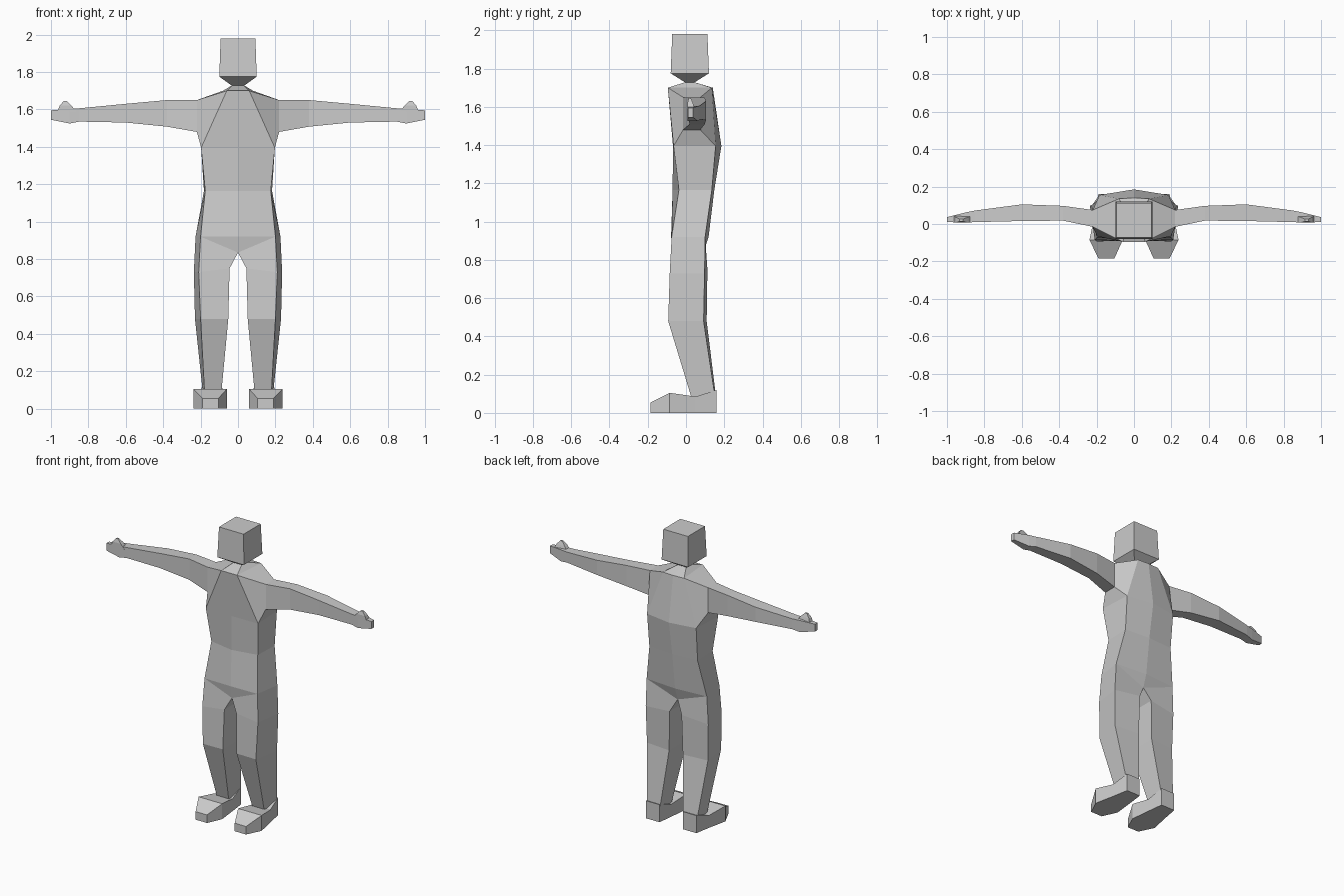
import bpy, bmesh

if "Cube" in bpy.data.objects:
    bpy.data.objects.remove(bpy.data.objects["Cube"])


def bridge(bm, rings, closed=True, cap_start=False, cap_end=False):
    """Skin successive rings of verts with quads."""
    n = len(rings[0])
    for a, b in zip(rings, rings[1:]):
        for i in range(n if closed else n - 1):
            j = (i + 1) % n
            bm.faces.new((a[i], a[j], b[j], b[i]))
    if cap_start:
        bm.faces.new(rings[0])
    if cap_end:
        bm.faces.new(rings[-1])


def ring(bm, pts):
    return [bm.verts.new(p) for p in pts]


def finish(name, bm):
    """Make a flat-shaded object mirrored across x = 0."""
    bmesh.ops.recalc_face_normals(bm, faces=bm.faces)
    me = bpy.data.meshes.new(name)
    bm.to_mesh(me)
    bm.free()
    ob = bpy.data.objects.new(name, me)
    bpy.context.collection.objects.link(ob)
    mod = ob.modifiers.new("mirror", 'MIRROR')
    mod.use_clip = True
    mod.merge_threshold = 0.001
    return ob


# half torso section: front centre, front corner, back corner, back centre
def section(bm, z, fc, fx, fy, bx, by, bc):
    return ring(bm, [(0, fc, z), (fx, fy, z), (bx, by, z), (0, bc, z)])


# torso, arm and leg share one skin
bm = bmesh.new()
neck = section(bm, 1.73, 0.0, 0.03, 0.0, 0.03, 0.04, 0.04)
collar = section(bm, 1.70, -0.095, 0.06, -0.095, 0.08, 0.135, 0.14)
chest = section(bm, 1.395, -0.068, 0.197, -0.065, 0.185, 0.155, 0.185)
waist = section(bm, 1.165, -0.07, 0.175, -0.037, 0.182, 0.135, 0.148)
hips = section(bm, 0.92, -0.078, 0.2, -0.075, 0.227, 0.10, 0.118)
bridge(bm, [neck, collar], closed=False)
bridge(bm, [chest, waist, hips], closed=False)
bridge(bm, [collar[:2], chest[:2]], closed=False)
bridge(bm, [collar[2:], chest[2:]], closed=False)

# arm: x, front y, back y, bottom z, top z, grown from the open shoulder panel
arm = [(0.22, -0.015, 0.075, 1.48, 1.65), (0.38, 0.018, 0.097, 1.508, 1.65),
       (0.60, 0.016, 0.105, 1.53, 1.63), (0.85, 0.01, 0.072, 1.535, 1.606),
       (0.90, 0.008, 0.062, 1.525, 1.604), (1.0, 0.01, 0.037, 1.545, 1.595)]
rings = [[collar[1], chest[1], chest[2], collar[2]]]
for x, f, b, lo, hi in arm:
    rings.append(ring(bm, [(x, f, hi), (x, f, lo), (x, b, lo), (x, b, hi)]))
bridge(bm, rings, cap_end=True)

# crotch and leg: front outer, back outer, back inner, front inner
cf, cb = ring(bm, [(0, -0.065, 0.835), (0, 0.09, 0.835)])
bm.faces.new((hips[0], hips[1], cf))
bm.faces.new((hips[3], hips[2], cb))
leg = [[(0.21, -0.085, 0.73), (0.236, 0.097, 0.73), (0.045, 0.112, 0.75), (0.045, -0.083, 0.75)],
       [(0.20, -0.093, 0.48), (0.23, 0.092, 0.48), (0.052, 0.108, 0.48), (0.052, -0.09, 0.48)],
       [(0.178, 0.03, 0.075), (0.187, 0.153, 0.075), (0.09, 0.158, 0.075), (0.09, 0.03, 0.075)]]
bridge(bm, [[hips[1], hips[2], cb, cf]] + [ring(bm, r) for r in leg], cap_end=True)
finish("body", bm)

# head with tapered jaw
bm = bmesh.new()
rows = [(1.725, 0.03, 0.0, 0.04), (1.775, 0.10, -0.08, 0.12), (1.98, 0.093, -0.072, 0.112)]
rings = [section(bm, z, f, x, f, x, b, b) for z, x, f, b in rows]
bridge(bm, rings, closed=False, cap_end=True)
finish("head", bm)

# feet: y, inner x, outer x, top z
bm = bmesh.new()
foot = [(-0.185, 0.105, 0.19, 0.055), (-0.085, 0.06, 0.238, 0.105),
        (0.05, 0.075, 0.21, 0.085), (0.16, 0.088, 0.19, 0.12)]
rings = [ring(bm, [(i, y, 0), (o, y, 0), (o, y, t), (i, y, t)]) for y, i, o, t in foot]
bridge(bm, rings, cap_start=True, cap_end=True)
finish("feet", bm)

# thumbs
bm = bmesh.new()
thumb = [(1.59, 0.865, 0.965, 0.008, 0.045), (1.62, 0.89, 0.953, 0.008, 0.036),
         (1.645, 0.915, 0.932, 0.014, 0.026)]
rings = [ring(bm, [(l, f, z), (r, f, z), (r, b, z), (l, b, z)]) for z, l, r, f, b in thumb]
bridge(bm, rings, cap_start=True, cap_end=True)
finish("thumbs", bm)
